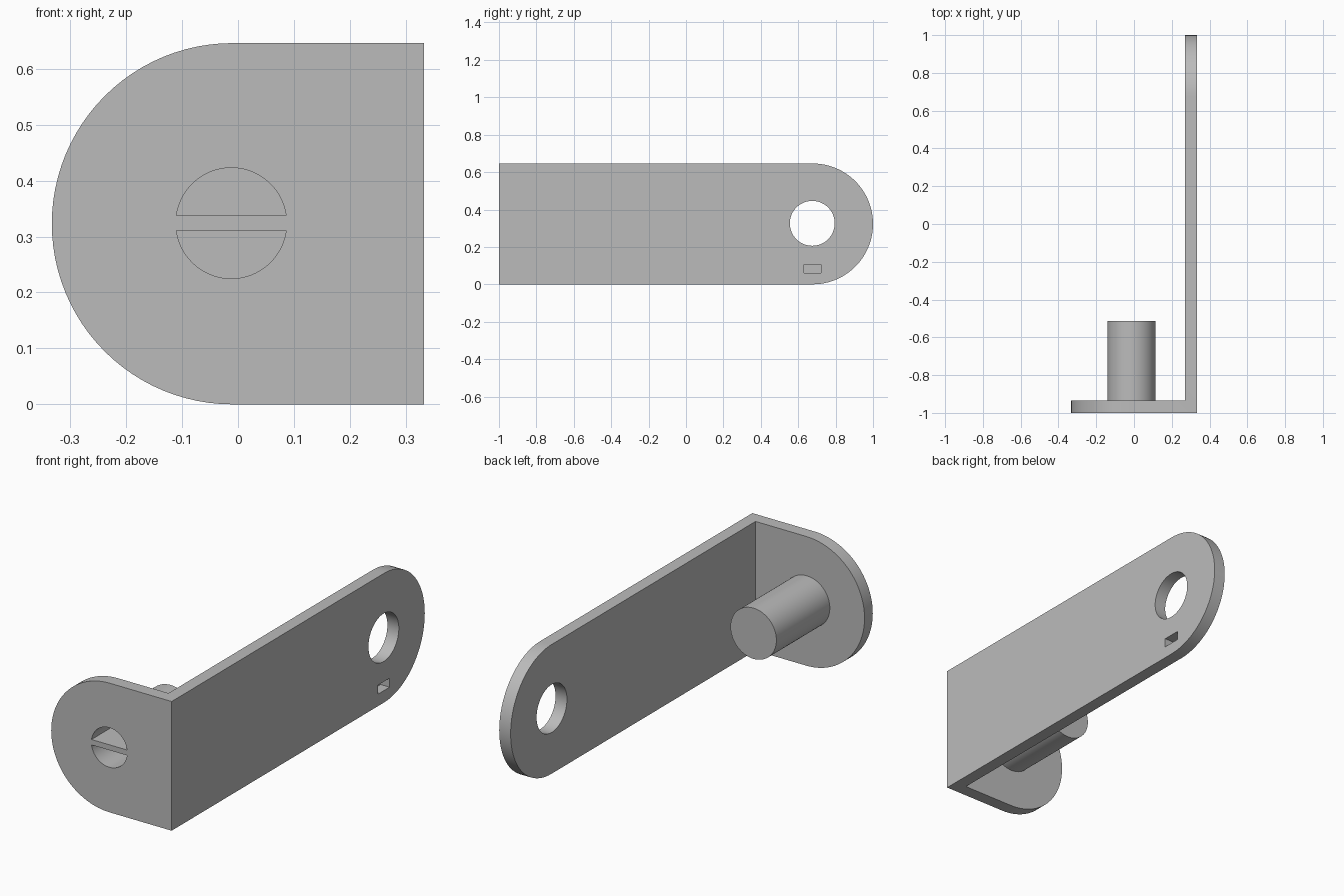
import bpy, bmesh
from math import sin, cos, pi, asin

if "Cube" in bpy.data.objects:
    bpy.data.objects.remove(bpy.data.objects["Cube"])

grey = bpy.data.materials.new("plain grey")
grey.use_nodes = True
colour = (0.5, 0.5, 0.5, 1)
grey.diffuse_color = colour
grey.node_tree.nodes["Principled BSDF"].inputs["Base Color"].default_value = colour

MID = 0.323      # half height of the bracket
OUT = 0.333      # outer face of the arm


def arc(cu, cz, r, start, end, n):
    """Points along an arc, both ends included."""
    return [(cu + r * cos(start + (end - start) * i / n),
             cz + r * sin(start + (end - start) * i / n)) for i in range(n + 1)]


def circle(cu, cz, r, n=72):
    return arc(cu, cz, r, 0, 2 * pi, n)[:-1]


def prism(name, profile, axis, t0, t1):
    """Extrude a (u, z) profile along x or y from t0 to t1."""
    bm = bmesh.new()
    place = (lambda u, z, t: (t, u, z)) if axis == "x" else (lambda u, z, t: (u, t, z))
    a = [bm.verts.new(place(u, z, t0)) for u, z in profile]
    b = [bm.verts.new(place(u, z, t1)) for u, z in profile]
    bm.faces.new(a)
    bm.faces.new(b)
    for i in range(len(a)):
        j = (i + 1) % len(a)
        bm.faces.new((a[i], a[j], b[j], b[i]))
    bmesh.ops.recalc_face_normals(bm, faces=bm.faces)
    mesh = bpy.data.meshes.new(name)
    bm.to_mesh(mesh)
    bm.free()
    mesh.materials.append(grey)
    ob = bpy.data.objects.new(name, mesh)
    bpy.context.collection.objects.link(ob)
    return ob


def combine(body, tool, operation):
    """Apply a boolean and discard the tool."""
    mod = body.modifiers.new(operation.title(), "BOOLEAN")
    mod.operation, mod.solver, mod.object = operation, "EXACT", tool
    bpy.context.view_layer.objects.active = body
    bpy.ops.object.modifier_apply(modifier=mod.name)
    bpy.data.objects.remove(tool)


# Short flange with a rounded free end
bracket = prism("bracket", [(OUT, 0), (OUT, 2 * MID)]
                + arc(-0.01, MID, MID, pi / 2, 3 * pi / 2, 48), "y", -1, -0.935)

# Long arm with a rounded end
arm = prism("arm", [(-0.97, 2 * MID), (-0.97, 0)]
            + arc(0.677, MID, MID, -pi / 2, pi / 2, 48), "x", 0.27, OUT)
combine(bracket, arm, "UNION")

# Peg behind the flange
combine(bracket, prism("peg", circle(-0.014, MID, 0.127), "y", -0.96, -0.513), "UNION")

# Round hole and small blind slot near the end of the arm
combine(bracket, prism("hole_cutter", circle(0.675, 0.326, 0.12), "x", 0.2, 0.4), "DIFFERENCE")
slot = [(0.63, 0.06), (0.722, 0.06), (0.722, 0.105), (0.63, 0.105)]
combine(bracket, prism("slot_cutter", slot, "x", 0.283, 0.4), "DIFFERENCE")

# Two half-round pockets into the peg, leaving a bar between them
R = 0.099
a = asin(0.0135 / R)
for start in (a, pi + a):
    half = arc(-0.012, MID + 0.001, R, start, start + pi - 2 * a, 36)
    combine(bracket, prism("pocket_cutter", half, "y", -1.1, -0.58), "DIFFERENCE")

# Clean coplanar seams and shade
bm = bmesh.new()
bm.from_mesh(bracket.data)
bmesh.ops.remove_doubles(bm, verts=bm.verts, dist=0.0001)
bmesh.ops.dissolve_limit(bm, angle_limit=0.005, verts=bm.verts, edges=bm.edges)
bm.to_mesh(bracket.data)
bm.free()
bpy.ops.object.select_all(action="DESELECT")
bracket.select_set(True)
bpy.context.view_layer.objects.active = bracket
bpy.ops.object.shade_smooth_by_angle(angle=0.5)
